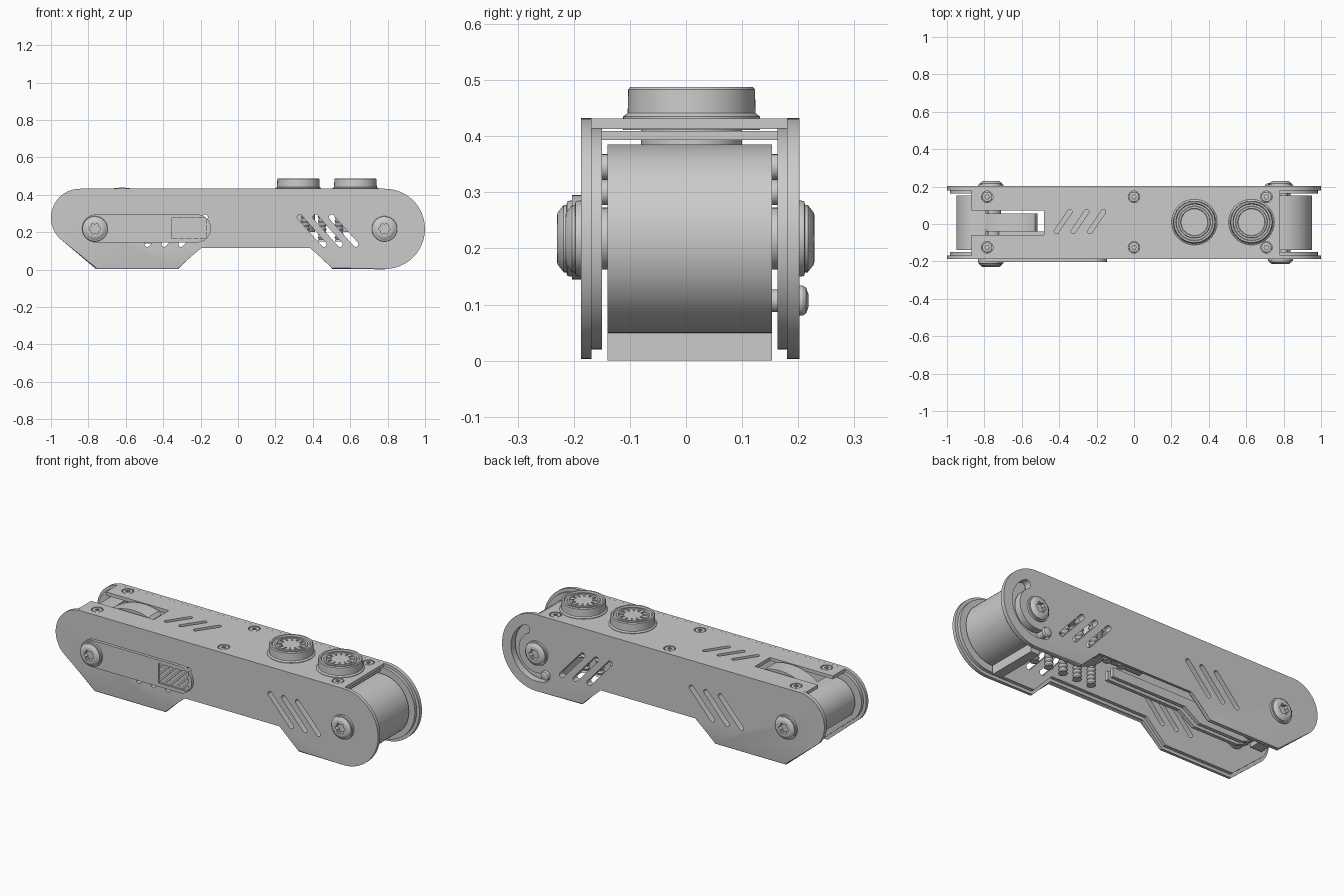
import bpy, bmesh
from math import cos, sin, pi, radians
from mathutils import Vector

if "Cube" in bpy.data.objects:
    bpy.data.objects.remove(bpy.data.objects["Cube"])

YC = 0.0075            # centre line of the case between the two side plates
PIVOTS = (-0.765, 0.783)
PZ = 0.2175


def arc(cx, cy, r, a0, a1, n=24):
    return [(cx + r * cos(radians(a0 + (a1 - a0) * i / n)),
             cy + r * sin(radians(a0 + (a1 - a0) * i / n))) for i in range(n + 1)]


def capsule(p, q, r, n=10):
    d = Vector((q[0] - p[0], q[1] - p[1]))
    a = d.angle_signed(Vector((1, 0))) * 180 / pi
    return arc(*q, r, a - 90, a + 90, n) + arc(*p, r, a + 90, a + 270, n)


def rect(x0, z0, x1, z1):
    return [(x0, z0), (x1, z0), (x1, z1), (x0, z1)]


def link(name, bm):
    bmesh.ops.recalc_face_normals(bm, faces=bm.faces)
    me = bpy.data.meshes.new(name)
    bm.to_mesh(me)
    bm.free()
    ob = bpy.data.objects.new(name, me)
    bpy.context.collection.objects.link(ob)
    return ob


def prisms(name, outlines, a, b, axis='Y', bevel=0):
    """Extrude outlines from a to b along an axis; bevel rounds the rim at a."""
    bm = bmesh.new()
    for pts in outlines:
        put = (lambda u, v, w: (u, w, v)) if axis == 'Y' else (lambda u, v, w: (u, v, w))
        lo = [bm.verts.new(put(u, v, a)) for u, v in pts]
        hi = [bm.verts.new(put(u, v, b)) for u, v in pts]
        cap = bm.faces.new(lo)
        bm.faces.new(hi[::-1])
        for i in range(len(pts)):
            j = (i + 1) % len(pts)
            bm.faces.new((lo[i], hi[i], hi[j], lo[j]))
        if bevel:
            bmesh.ops.bevel(bm, geom=list(cap.edges), offset=bevel, segments=3,
                            profile=0.5, affect='EDGES')
    return link(name, bm)


def lathe(name, prof, origin, axis=(0, 0, 1), seg=48):
    """Revolve (radius, height) points, first and last rings are capped."""
    bm = bmesh.new()
    rot = Vector(axis).to_track_quat('Z', 'Y')
    rings = [[bm.verts.new(Vector(origin) + rot @ Vector((r * cos(2 * pi * k / seg), r * sin(2 * pi * k / seg), h)))
              for k in range(seg)] for r, h in prof]
    for A, B in zip(rings, rings[1:]):
        for k in range(seg):
            j = (k + 1) % seg
            bm.faces.new((A[k], A[j], B[j], B[k]))
    bm.faces.new(rings[0])
    bm.faces.new(rings[-1])
    return link(name, bm)


def cut(ob, *cutters):
    for c in cutters:
        c.hide_render = True
        m = ob.modifiers.new("cut", 'BOOLEAN')
        m.operation, m.solver, m.object = 'DIFFERENCE', 'EXACT', c
        bpy.context.view_layer.objects.active = ob
        bpy.ops.object.modifier_apply(modifier=m.name)


def star(cx, cy, r):
    return [(cx + r * (1 + 0.14 * cos(6 * t)) * cos(t), cy + r * (1 + 0.14 * cos(6 * t)) * sin(t))
            for t in (2 * pi * i / 48 for i in range(48))]


def side_profile(d):
    z = 0.003 + d
    return ([(-0.76 + d * .4, z), (-0.32 - d * .4, z), (-0.20 - d * .4, 0.12 + d), (0.39 + d * .4, 0.12 + d),
             (0.505 + d * .4, z)] + arc(0.785, PZ, 0.2145 - d, -90, 90, 40)
            + arc(-0.845, 0.277, 0.155 - d, 90, 224, 28))


# Side plates with liners, vents and the curved guide slot
vents = [capsule((x, 0.28), (x + 0.13, 0.135), 0.014) for x in (0.33, 0.415, 0.50)]
vents += [capsule((x, 0.135), (x + 0.13, 0.28), 0.014) for x in (-0.485, -0.395, -0.305)]
vent_cut = prisms("vent_cutter", vents, -0.5, 0.5)
R, W, A0, A1 = 0.135, 0.024, -115, 60
end0 = (0.785 + R * cos(radians(A0)), PZ + R * sin(radians(A0)))
end1 = (0.785 + R * cos(radians(A1)), PZ + R * sin(radians(A1)))
guide = (arc(0.785, PZ, R + W, A0, A1, 32) + arc(*end1, W, A1, A1 + 180, 10)[1:]
         + arc(0.785, PZ, R - W, A1, A0, 32)[1:] + arc(*end0, W, A0 + 180, A0 + 360, 10)[1:-1])
guide_cut = prisms("guide_slot_cutter", [guide], 0.1, 0.5)
cut(prisms("front_plate", [side_profile(0)], -0.187, -0.168, bevel=0.006), vent_cut)
cut(prisms("front_liner", [side_profile(0.017)], -0.168, -0.150), vent_cut)
cut(prisms("back_plate", [side_profile(0)], 0.202, 0.180, bevel=0.006), vent_cut, guide_cut)
cut(prisms("back_liner", [side_profile(0.017)], 0.180, 0.163), vent_cut, guide_cut)

# Top plate with lever notch, slanted vents and flush screw recesses
notch = [(-0.87, -0.168), (0.78, -0.168), (0.78, 0.182), (-0.87, 0.182),
         (-0.87, 0.073), (-0.48, 0.073), (-0.48, -0.058), (-0.87, -0.058)]
top = prisms("top_plate", [notch], 0.413, 0.4318, 'Z')
top_vents = prisms("top_vent_cutter", [capsule((x, -0.04), (x + 0.072, 0.066), 0.012)
                                       for x in (-0.415, -0.325, -0.235)], 0.39, 0.5, 'Z')
spots = [(x, y) for x in (-0.785, 0, 0.708) for y in (-0.125, 0.145)]
recess = prisms("screw_recess_cutter", [arc(*s, 0.031, 0, 345, 23) for s in spots], 0.422, 0.5, 'Z')
cut(top, top_vents, recess)
top_screws = prisms("top_screws", [arc(*s, 0.027, 0, 345, 23) for s in spots], 0.431, 0.415, 'Z', 0.002)
cut(top_screws, prisms("top_socket_cutter", [star(*s, 0.011) for s in spots], 0.422, 0.5, 'Z'))
prisms("inner_top_plate", [rect(-0.45, -0.15, 0.77, 0.163)], 0.393, 0.409, 'Z')

# Lever lying in the notch
lever = [(-0.52, 0.36), (-0.515, 0.405)] + arc(-0.62, 0.145, 0.293, 72, 128, 14) + [(-0.82, 0.33)]
prisms("lever", [lever], -0.04, 0.056, bevel=0.004)

# Rounded left end block and swinging right end cap
left = [(-0.79, 0.385)] + arc(-0.835, 0.27, 0.115, 90, 190, 20) + [(-0.93, 0.20), (-0.86, 0.20), (-0.84, 0.30), (-0.79, 0.34)]
prisms("left_end_block", [left], -0.14, 0.153)
cap = arc(0.785, PZ, 0.168, -90, 90, 36) + [(0.73, 0.385), (0.73, 0), (0.785, 0)]
prisms("right_end_cap", [cap], -0.14, 0.153)
lathe("guide_pin", [(0.02, 0), (0.02, 0.046), (0.027, 0.047), (0.027, 0.055), (0.023, 0.061), (0.012, 0.065)],
      (end0[0], 0.153, 0.107), (0, 1, 0), 32)
for x, z in ((0.80, 0.345), (-0.80, 0.30)):
    lathe("stop_pin", [(0.023, 0), (0.023, 0.313)], (x, -0.15, z), (0, 1, 0), 24)

# Axles and socket screws
HEAD = [(0.040, -0.01), (0.066, -0.01), (0.068, 0.004), (0.066, 0.010), (0.060, 0.011),
        (0.060, 0.016), (0.046, 0.027), (0.040, 0.028)]
for x in PIVOTS:
    lathe("axle", [(0.055, 0), (0.055, 0.313)], (x, -0.15, PZ), (0, 1, 0))
    for y, s in ((-0.202 if x < 0 else -0.187, -1), (0.201, 1)):
        head = lathe("pivot_screw", HEAD, (x, y, PZ), (0, s, 0))
        cut(head, prisms("socket_cutter", [star(x, PZ, 0.027)], y + s * 0.006, y + s * 0.1))

# Pocket clip with a hatched window
clip = prisms("clip", [capsule((-0.76, 0.22), (-0.22, 0.22), 0.075, 20)], -0.203, -0.186, bevel=0.003)
cut(clip, prisms("clip_window_cutter", [rect(-0.352, 0.165, -0.168, 0.275)], -0.3, -0.193))
bars = []
for i in range(7):
    c = -0.60 + i * 0.037          # each bar follows x - z = c
    z0, z1 = max(0.170, -0.347 - c), min(0.270, -0.173 - c)
    if z1 - z0 > 0.015:
        bars.append(capsule((z0 + c, z0), (z1 + c, z1), 0.005, 4))
prisms("clip_hatching", bars, -0.199, -0.192)

# Push buttons with dished, ringed caps
for x in (0.323, 0.628):
    lathe("button", [(0.09, 0.20 - 0.43), (0.09, -0.02), (0.122, -0.02), (0.122, 0.004), (0.114, 0.010),
                     (0.113, 0.052), (0.109, 0.057), (0.100, 0.057), (0.096, 0.050), (0.086, 0.050),
                     (0.083, 0.054), (0.074, 0.054), (0.071, 0.050), (0.01, 0.050)], (x, 0.01, 0.431), seg=64)
    ticks = []
    for k in range(12):
        t = pi * k / 6
        ticks.append(capsule((x + 0.05 * cos(t), 0.01 + 0.05 * sin(t)),
                             (x + 0.064 * cos(t), 0.01 + 0.064 * sin(t)), 0.004, 4))
    prisms("button_ticks", ticks, 0.485, 0.479, 'Z')

# Parts inside: board, ribbed contact posts and folded bar
prisms("circuit_board", [rect(-0.15, -0.14, 0.70, 0.153)], 0.34, 0.355, 'Z')
ribs = [(0.018 if i % 2 else 0.024, i * 0.011) for i in range(18)]
for x in (0.18, 0.27, 0.36, 0.45, 0.54):
    for y in (-0.11, 0.12):
        lathe("contact_post", ribs, (x, y, 0.15), seg=14)
bar = [(-0.80, 0.17), (-0.72, 0.14), (-0.45, 0.14), (-0.36, 0.20), (0.10, 0.20), (0.10, 0.25), (-0.40, 0.25), (-0.80, 0.25)]
for y in (-0.10, -0.06):
    prisms("folded_bar", [bar], y, y + 0.02)

# Smooth shading with crisp edges
for ob in list(bpy.data.objects):
    if ob.hide_render:
        bpy.data.objects.remove(ob)
for ob in bpy.data.objects:
    ob.select_set(True)
    bpy.context.view_layer.objects.active = ob
bpy.ops.object.shade_smooth_by_angle(angle=radians(30))
